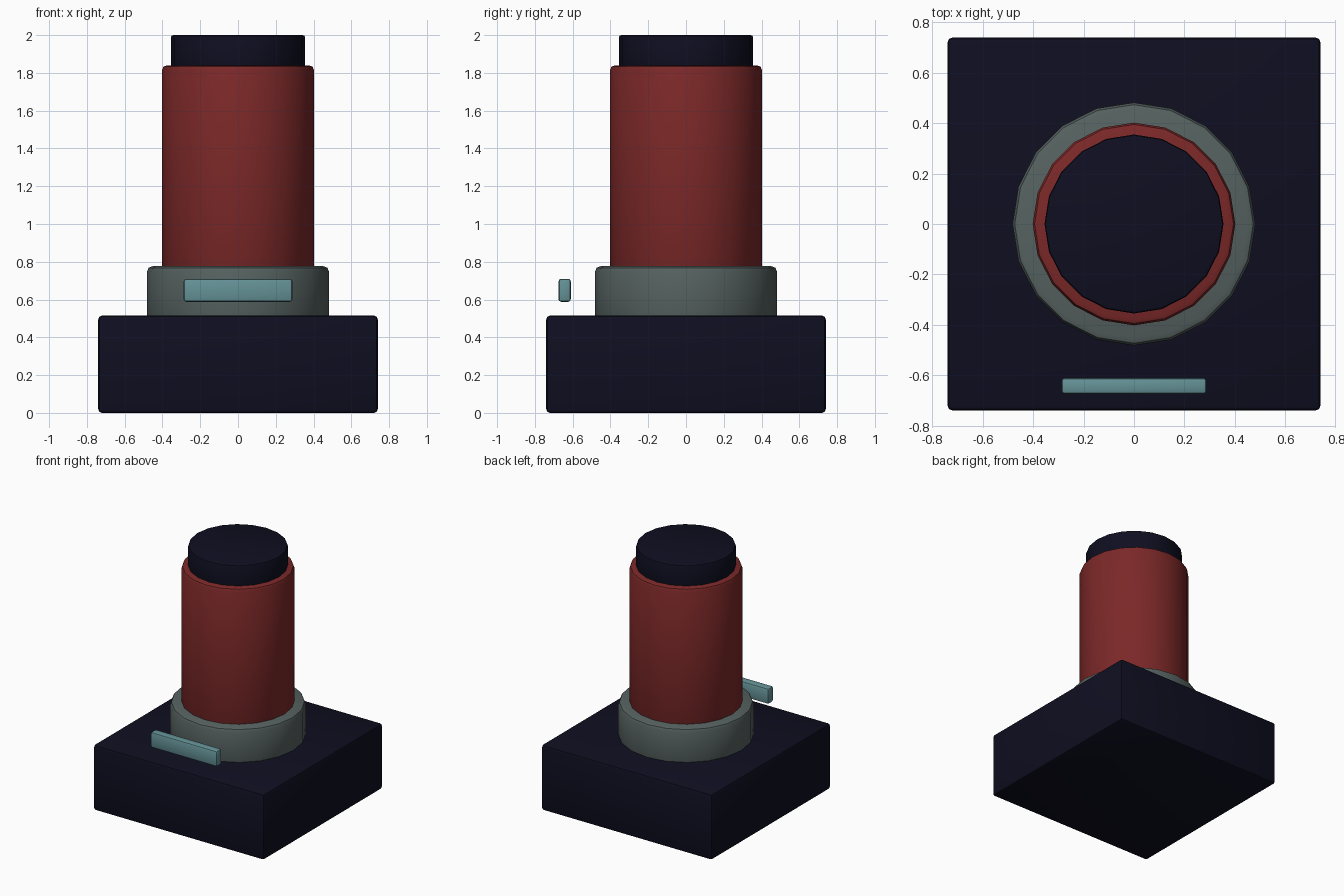
import bpy, math

if "Cube" in bpy.data.objects:
    bpy.data.objects.remove(bpy.data.objects["Cube"])


def material(name, rgb):
    m = bpy.data.materials.new(name)
    m.diffuse_color = (*rgb, 1)
    m.use_nodes = True
    m.node_tree.nodes["Principled BSDF"].inputs["Base Color"].default_value = m.diffuse_color
    return m


navy = material("dark navy", (0.0045, 0.0045, 0.015))
red = material("deep red", (0.2, 0.021, 0.021))
grey = material("grey green", (0.092, 0.122, 0.116))
teal = material("pale teal", (0.13, 0.29, 0.31))


def finish(name, mat, bevel, segments=2):
    ob = bpy.context.object
    ob.name = name
    ob.data.materials.append(mat)
    bpy.ops.object.transform_apply(location=False, rotation=True, scale=True)
    mod = ob.modifiers.new("soft edges", 'BEVEL')
    mod.width = bevel
    mod.segments = segments
    mod.limit_method = 'ANGLE'
    mod.angle_limit = math.radians(40)
    bpy.ops.object.modifier_apply(modifier=mod.name)
    bpy.ops.object.shade_smooth_by_angle(angle=math.radians(35))
    return ob


def box(name, mat, lo, hi, bevel):
    centre = [(a + b) / 2 for a, b in zip(lo, hi)]
    bpy.ops.mesh.primitive_cube_add(size=1, location=centre)
    bpy.context.object.scale = [b - a for a, b in zip(lo, hi)]
    return finish(name, mat, bevel)


def drum(name, mat, radius, z0, z1, bevel):
    # 20 sides with a corner on each axis
    bpy.ops.mesh.primitive_cylinder_add(vertices=20, radius=radius, depth=z1 - z0,
                                        location=(0, 0, (z0 + z1) / 2))
    return finish(name, mat, bevel)


# square foot block
box("base_block", navy, (-0.74, -0.74, 0), (0.74, 0.74, 0.515), 0.02)
# stacked round parts, each sunk into the one below
drum("collar", grey, 0.482, 0.46, 0.777, 0.03)
drum("column", red, 0.402, 0.70, 1.84, 0.025)
drum("top_cap", navy, 0.355, 1.78, 2.0, 0.012)
# small plate hovering at the front
box("front_plate", teal, (-0.288, -0.675, 0.588), (0.288, -0.61, 0.71), 0.014)
